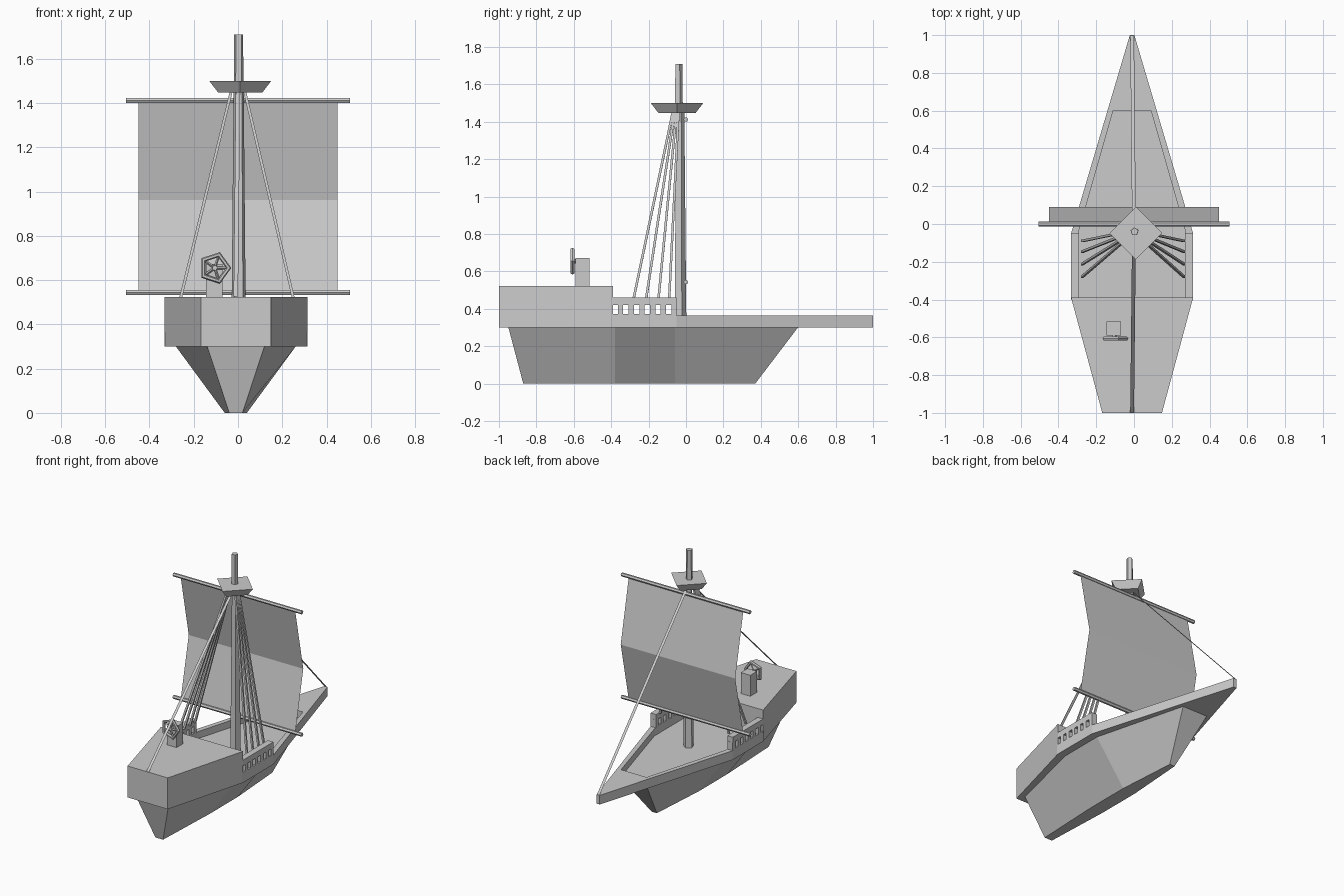
import bpy, bmesh, math
from mathutils import Vector

if "Cube" in bpy.data.objects:
    bpy.data.objects.remove(bpy.data.objects["Cube"])

CX = -0.01  # hull centre line


def make(name, verts, faces):
    me = bpy.data.meshes.new(name)
    me.from_pydata(verts, [], faces)
    bm = bmesh.new()
    bm.from_mesh(me)
    bmesh.ops.recalc_face_normals(bm, faces=bm.faces)
    bm.to_mesh(me)
    bm.free()
    ob = bpy.data.objects.new(name, me)
    bpy.context.collection.objects.link(ob)
    return ob


def outline(half):
    """Closed loop from (half width, y) stations, mirrored over the centre line."""
    return [(CX + x, y) for x, y in half] + [(CX - x, y) for x, y in reversed(half)]


def loft(name, low, z0, high, z1):
    n = len(low)
    verts = [(x, y, z0) for x, y in low] + [(x, y, z1) for x, y in high]
    faces = [(i, (i + 1) % n, (i + 1) % n + n, i + n) for i in range(n)]
    return make(name, verts, faces + [tuple(range(n)), tuple(range(n, 2 * n))])


def ring(name, outer, inner, z0, z1):
    n = len(outer)
    verts = [(x, y, z) for loop, z in ((outer, z0), (outer, z1), (inner, z1), (inner, z0))
             for x, y in loop]
    faces = [(k * n + i, k * n + (i + 1) % n, (k + 1) % 4 * n + (i + 1) % n, (k + 1) % 4 * n + i)
             for k in range(4) for i in range(n)]
    return make(name, verts, faces)


def box(name, x0, x1, y0, y1, z0, z1):
    sq = [(x0, y0), (x1, y0), (x1, y1), (x0, y1)]
    return loft(name, sq, z0, sq, z1)


def rod(name, a, b, r0, r1, sides, turn=0.0):
    """Tapered bar between two points."""
    a, b = Vector(a), Vector(b)
    d = (b - a).normalized()
    u = (Vector((0, 1, 0)) if abs(d.y) < 0.9 else Vector((1, 0, 0)))
    u = (u - d * u.dot(d)).normalized()
    w = d.cross(u)
    verts = []
    for p, r in ((a, r0), (b, r1)):
        for i in range(sides):
            t = turn + 2 * math.pi * i / sides
            verts.append(p + u * r * math.cos(t) + w * r * math.sin(t))
    n = sides
    faces = [(i, (i + 1) % n, (i + 1) % n + n, i + n) for i in range(n)]
    return make(name, verts, faces + [tuple(range(n)), tuple(range(n, 2 * n))])


# Hull, deck and raised stern
loft("lower_hull",
     outline([(0.03, -0.87), (0.05, -0.38), (0.05, -0.06), (0.02, 0.37)]), 0.0,
     outline([(0.13, -0.95), (0.272, -0.38), (0.272, -0.06), (0.10, 0.60)]), 0.302)
rim_out = outline([(0.323, -0.40), (0.323, -0.05), (0.012, 1.0)])
rim_in = outline([(0.28, -0.395), (0.28, -0.03), (0.10, 0.60)])
loft("deck_floor", rim_out, 0.30, rim_out, 0.315)
ring("deck_rim", rim_out, rim_in, 0.315, 0.365)
stern = outline([(0.158, -1.0), (0.323, -0.39)])
loft("raised_stern", stern, 0.30, stern, 0.523)

# Slotted bulwarks and shrouds on both sides
for s, side in ((-1, "left"), (1, "right")):
    xa, xb = sorted((CX + s * 0.28, CX + s * 0.323))
    box(f"bulwark_base_{side}", xa, xb, -0.39, -0.05, 0.36, 0.372)
    box(f"bulwark_rail_{side}", xa, xb, -0.39, -0.05, 0.42, 0.46)
    for i in range(6):
        y = -0.35 + 0.0573 * i
        box(f"bulwark_post_{side}_{i}", xa, xb, y - 0.0145, y + 0.0145, 0.37, 0.422)
    for i, y in enumerate((-0.28, -0.213, -0.147, -0.09)):
        rod(f"shroud_{side}_{i}", (s * 0.27 + CX / 2, y, 0.455),
            (s * 0.03, -0.07 + 0.01 * i, 1.455), 0.009, 0.009, 4, math.pi / 4)

# Mast and lookout platform
rod("lower_mast", (0.003, -0.033, 0.31), (0.003, -0.033, 1.46), 0.035, 0.024, 5)
rod("top_mast", (0.003, -0.04, 1.46), (0.003, -0.04, 1.71), 0.023, 0.021, 5)
rod("lookout", (0.01, -0.048, 1.448), (0.01, -0.048, 1.50), 0.10, 0.14, 4)

# Sail bent at mid height, and its two spars
sail = [(0.0, 1.405), (0.09, 0.962), (0.0, 0.54)]
make("sail", [(x, y, z) for y, z in sail for x in (-0.45, 0.45)],
     [(0, 1, 3, 2), (2, 3, 5, 4)])
for name, z in (("upper_spar", 1.412), ("lower_spar", 0.543)):
    rod(name, (-0.505, -0.001, z), (0.505, -0.001, z), 0.013, 0.013, 6)

# Flat stay ropes to bow and stern
for name, a, b in (("bow_stay", (0, -0.01, 1.45), (CX, 0.998, 0.366)),
                   ("stern_stay", (0, -0.06, 1.455), (CX, -0.998, 0.525))):
    a, b, w = Vector(a), Vector(b), Vector((0.01, 0, 0))
    make(name, [a - w, a + w, b + w, b - w], [(0, 1, 2, 3)])

# Steering wheel and its stand
box("wheel_stand", -0.145, -0.07, -0.59, -0.515, 0.52, 0.672)
centre = Vector((-0.105, -0.607, 0.655))
bpy.ops.mesh.primitive_torus_add(major_segments=5, minor_segments=6, major_radius=0.063,
                                 minor_radius=0.012, location=centre,
                                 rotation=(math.pi / 2, 0, 0))
bpy.context.object.name = "wheel_rim"
for i in range(5):
    t = 2 * math.pi * i / 5
    rod(f"wheel_spoke_{i}", centre,
        centre + Vector((math.cos(t), 0, math.sin(t))) * 0.062, 0.006, 0.006, 4)
rod("wheel_axle", centre + Vector((0, -0.008, 0)), centre + Vector((0, 0.03, 0)), 0.013, 0.013, 5)
